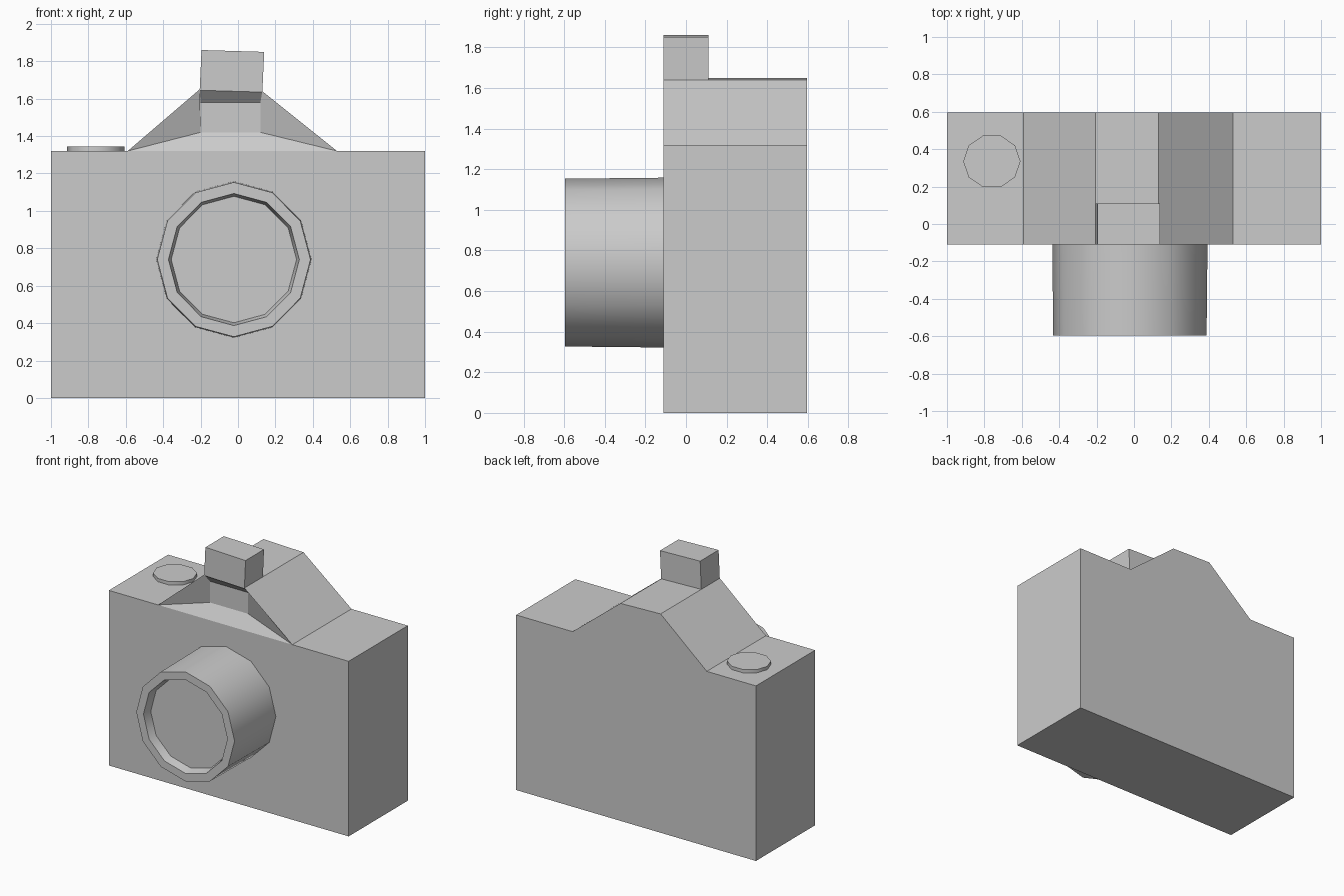
import bpy, bmesh
from math import sin, cos, pi, radians

if "Cube" in bpy.data.objects:
    bpy.data.objects.remove(bpy.data.objects["Cube"])


def loft(name, rings, smooth=False):
    """Closed solid skinned through matching rings of points, capped at both ends."""
    bm = bmesh.new()
    loops = [[bm.verts.new(p) for p in ring] for ring in rings]
    n = len(loops[0])
    for a, b in zip(loops, loops[1:]):
        for i in range(n):
            j = (i + 1) % n
            bm.faces.new((a[i], a[j], b[j], b[i]))
    bm.faces.new(loops[0])
    bm.faces.new(loops[-1])
    bmesh.ops.recalc_face_normals(bm, faces=bm.faces[:])
    mesh = bpy.data.meshes.new(name)
    bm.to_mesh(mesh)
    bm.free()
    obj = bpy.data.objects.new(name, mesh)
    bpy.context.collection.objects.link(obj)
    if smooth:
        bpy.ops.object.select_all(action='DESELECT')
        obj.select_set(True)
        bpy.context.view_layer.objects.active = obj
        bpy.ops.object.shade_smooth_by_angle(angle=radians(40))
    return obj


def section(profile, y):
    """Place an (x, z) profile at depth y."""
    return [(x, y, z) for x, z in profile]


def circle(cx, cy, rx, ry, sides):
    return [(cx + rx * cos(2 * pi * i / sides), cy + ry * sin(2 * pi * i / sides))
            for i in range(sides)]


FRONT, BACK, TOP = -0.11, 0.595, 1.32

# Main body
body = [(-1, 0), (1, 0), (1, TOP), (-1, TOP)]
loft("camera_body", [section(body, FRONT), section(body, BACK)])

# Viewfinder hump with a shallow sloped recess in its front
hump = [(-0.59, TOP), (0.53, TOP), (0.13, 1.64), (-0.205, 1.65)]
recess = [(-0.2, 1.42), (0.12, 1.42), (0.12, 1.58), (-0.2, 1.58)]
loft("viewfinder_hump", [section(hump, BACK), section(hump, FRONT),
                         section(recess, FRONT + 0.06)])

# Flash block on top of the hump
flash = [(-0.205, 1.645), (0.13, 1.635), (0.14, 1.85), (-0.195, 1.86)]
loft("flash_block", [section(flash, FRONT), section(flash, 0.11)])

# Lens barrel with a recessed front glass
lens_rings = [(0.415, FRONT), (0.41, -0.595), (0.35, -0.595), (0.335, -0.53)]
loft("lens_barrel", [section(circle(-0.022, 0.74, r, r + 0.003, 12), y)
                     for r, y in lens_rings], smooth=True)

# Shutter button
button = circle(-0.76, 0.335, 0.153, 0.145, 10)
loft("shutter_button", [[(x, y, z) for x, y in button] for z in (TOP, 1.345)], smooth=True)
